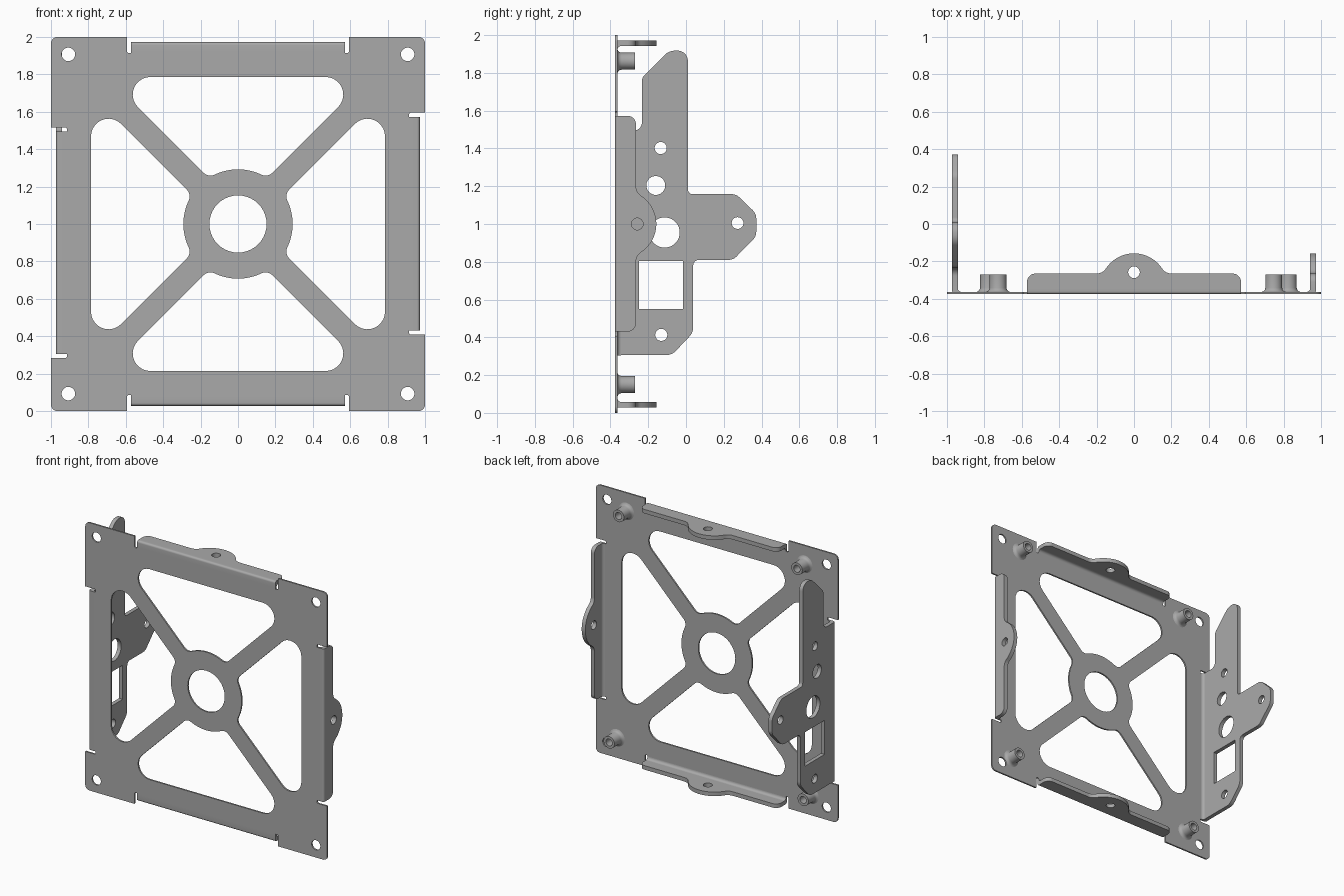
import bpy, bmesh
from math import sin, cos, pi, sqrt, atan2, tan, radians
from mathutils import Matrix, Vector

cube = bpy.data.objects.get("Cube")
if cube:
    bpy.data.objects.remove(cube, do_unlink=True)

steel = bpy.data.materials.new("grey steel")
steel.use_nodes = True
steel.diffuse_color = (0.4, 0.4, 0.4, 1)
steel.node_tree.nodes["Principled BSDF"].inputs["Base Color"].default_value = (0.4, 0.4, 0.4, 1)

BACK = -0.375     # front face of the sheet, in y
SHEET = 0.012     # plate thickness
WALL = 0.03       # flange thickness
EDGE = 0.972      # outer face of the flanges, from the centre


def arc(cx, cy, r, a0, a1, n=10):
    return [(cx + r * cos(a0 + (a1 - a0) * i / n), cy + r * sin(a0 + (a1 - a0) * i / n))
            for i in range(n + 1)]


def circle(cx, cy, r):
    return arc(cx, cy, r, 0, 2 * pi, 40)[:-1]


def rounded(points):
    """Polygon of (x, y, radius) corners turned into a filleted outline."""
    out = []
    for i, (x, y, r) in enumerate(points):
        p = Vector((x, y))
        if r == 0:
            out.append((x, y))
            continue
        a = (Vector(points[i - 1][:2]) - p).normalized()
        b = (Vector(points[(i + 1) % len(points)][:2]) - p).normalized()
        half = a.angle(b) / 2
        c = p + (a + b).normalized() * (r / sin(half))
        start = p + a * (r / tan(half)) - c
        sweep = start.angle_signed(p + b * (r / tan(half)) - c)
        a0 = atan2(start.y, start.x)
        out += arc(c.x, c.y, r, a0, a0 - sweep, 8)
    return out


def finish(ob):
    ob.data.materials.clear()
    ob.data.materials.append(steel)
    bm = bmesh.new()
    bm.from_mesh(ob.data)
    bmesh.ops.remove_doubles(bm, verts=bm.verts, dist=1e-5)
    bmesh.ops.recalc_face_normals(bm, faces=bm.faces)
    bm.to_mesh(ob.data)
    bm.free()
    bpy.ops.object.select_all(action='DESELECT')
    ob.select_set(True)
    bpy.context.view_layer.objects.active = ob
    bpy.ops.object.shade_smooth_by_angle(angle=radians(35))


def sheet(name, loops, thickness, matrix):
    """Flat part with holes: first loop is the outline, the rest are cut out."""
    cu = bpy.data.curves.new(name, 'CURVE')
    cu.dimensions = '2D'
    cu.fill_mode = 'BOTH'
    cu.extrude = thickness / 2
    for loop in loops:
        sp = cu.splines.new('POLY')
        sp.points.add(len(loop) - 1)
        for pt, (x, y) in zip(sp.points, loop):
            pt.co = (x, y, 0, 1)
        sp.use_cyclic_u = True
    ob = bpy.data.objects.new(name, cu)
    bpy.context.collection.objects.link(ob)
    ob.matrix_world = matrix
    bpy.ops.object.select_all(action='DESELECT')
    ob.select_set(True)
    bpy.context.view_layer.objects.active = ob
    bpy.ops.object.convert(target='MESH')
    finish(bpy.context.view_layer.objects.active)


def axes(u, v, w, origin):
    m = Matrix((u, v, w)).transposed().to_4x4()
    m.translation = origin
    return m


def turn(p, k):
    for _ in range(k):
        p = (-p[1], p[0]) + tuple(p[2:])
    return p


# Flange extent along each side: right, top, left, bottom
spans = [(-0.57, 0.573), (-0.572, 0.572), (-0.494, 0.695), (-0.572, 0.572)]

# Plate outline with relief slots beside each flange
outline = []
for k, (lo, hi) in enumerate(spans):
    s, slot, rim = 0.022, 0.915, 0.922
    side = [(1, lo - s, 0), (slot, lo - s, 0.01), (slot, lo, 0), (rim, lo, 0),
            (rim, hi, 0), (slot, hi, 0), (slot, hi + s, 0.01), (1, hi + s, 0), (1, 1, 0.035)]
    outline += [turn(p, k) for p in side]

# One window between two diagonal arms and the hub
R, arm, hub, f = 0.094, 0.09, 0.292, 0.052
ox = 0.786 - R
oz = ox - arm - R * sqrt(2)
d = arm + f * sqrt(2)
fz = (-d + sqrt(2 * (hub + f) ** 2 - d * d)) / 2
fx = fz + d
ang = atan2(fz, fx)
upper = arc(ox, oz, R, 0, 0.75 * pi) + arc(fx, fz, f, 0.75 * pi, pi + ang)
window = upper + arc(0, 0, hub, ang, -ang, 16)[1:-1] + [(x, -z) for x, z in reversed(upper)]

loops = [rounded(outline), circle(0, 0, 0.153)]
loops += [[turn(p, k) for p in window] for k in range(4)]
loops += [circle(x, z, 0.036) for x in (-0.907, 0.907) for z in (-0.907, 0.907)]
sheet("mounting_plate", loops, SHEET,
      axes((1, 0, 0), (0, 0, 1), (0, -1, 0), (0, BACK + SHEET / 2, 1)))

# Curved bends joining plate and flanges
bend = [(0.922, 0)] + arc(EDGE - 0.015, 0.015, 0.015, -pi / 2, 0, 6)
bend += [(EDGE, 0.032)] + arc(0.922, 0.032, 0.02, 0, -pi / 2, 6)
names = ["left", "top", "right", "bottom"]
spin = [Matrix.Rotation(-k * pi / 2, 4, 'Y') for k in range(4)]
lift = Matrix.Translation((0, 0, 1))
for k, (lo, hi) in enumerate(spans):
    m = axes((1, 0, 0), (0, 1, 0), (0, 0, 1), (0, BACK, (lo + hi) / 2))
    sheet(names[k] + "_bend", [bend], hi - lo, lift @ spin[k] @ m)

# Three short flanges, each with a rounded tab and a hole
base, tip, tab, blend = 0.11, 0.218, 0.18, 0.06
cy = tip - tab
by = base + blend
bx = sqrt((tab + blend) ** 2 - (by - cy) ** 2)
ta = atan2(by - cy, bx)
for k in (0, 1, 3):
    lo, hi = spans[k]
    corner = 0.045
    pts = [(lo, 0.032), (hi, 0.032)] + arc(hi - corner, base - corner, corner, 0, pi / 2)
    pts += arc(bx, by, blend, -pi / 2, ta - pi, 8)
    pts += arc(0, cy, tab, ta, pi - ta, 20)
    pts += arc(-bx, by, blend, -ta, -pi / 2, 8)
    pts += arc(lo + corner, base - corner, corner, pi / 2, pi)
    m = axes((0, 0, 1), (0, 1, 0), (-1, 0, 0), (EDGE - WALL / 2, BACK, 0))
    sheet(names[k] + "_flange", [pts, circle(0, 0.117, 0.031)], WALL, lift @ spin[k] @ m)

# Large side bracket, outlined in y and z
root = BACK + 0.032
bracket = [(root, 0.306, 0), (-0.075, 0.306, 0.07), (0.038, 0.425, 0.07), (0.038, 0.81, 0.03),
           (0.25, 0.81, 0.06), (0.372, 0.935, 0.06), (0.372, 1.055, 0.06), (0.265, 1.158, 0.06),
           (0.01, 1.158, 0.025), (0.01, 1.918, 0.055), (-0.09, 1.918, 0.08),
           (-0.233, 1.775, 0.04), (-0.233, 1.494, 0.045), (root, 1.494, 0)]
cuts = [circle(-0.134, 1.402, 0.032), circle(-0.16, 1.204, 0.05), circle(-0.113, 0.955, 0.08),
        circle(0.273, 1.005, 0.031), circle(-0.131, 0.413, 0.032),
        [(-0.248, 0.55), (-0.015, 0.55), (-0.015, 0.804), (-0.248, 0.804)]]
sheet("side_bracket", [rounded(bracket)] + cuts, WALL,
      axes((0, 1, 0), (0, 0, 1), (1, 0, 0), (-EDGE + WALL / 2, 0, 0)))

# Flared standoffs with blind holes
profile = [(0.064, 0), (0.054, 0.004), (0.048, 0.011), (0.045, 0.022), (0.045, 0.093),
           (0.026, 0.093), (0.026, 0.01), (0, 0.01)]
spots = [("top_left", 0.747, 1.862), ("top_right", -0.727, 1.862),
         ("bottom_left", 0.825, 0.15), ("bottom_right", -0.778, 0.15)]
for label, x, z in spots:
    bm = bmesh.new()
    vs = [bm.verts.new((r, h, 0)) for r, h in profile]
    es = [bm.edges.new(pair) for pair in zip(vs, vs[1:])]
    bmesh.ops.spin(bm, geom=vs + es, cent=(0, 0, 0), axis=(0, 1, 0), angle=2 * pi, steps=32)
    me = bpy.data.meshes.new(label + "_standoff")
    bm.to_mesh(me)
    bm.free()
    ob = bpy.data.objects.new(label + "_standoff", me)
    bpy.context.collection.objects.link(ob)
    ob.location = (x, BACK + SHEET, z)
    finish(ob)
